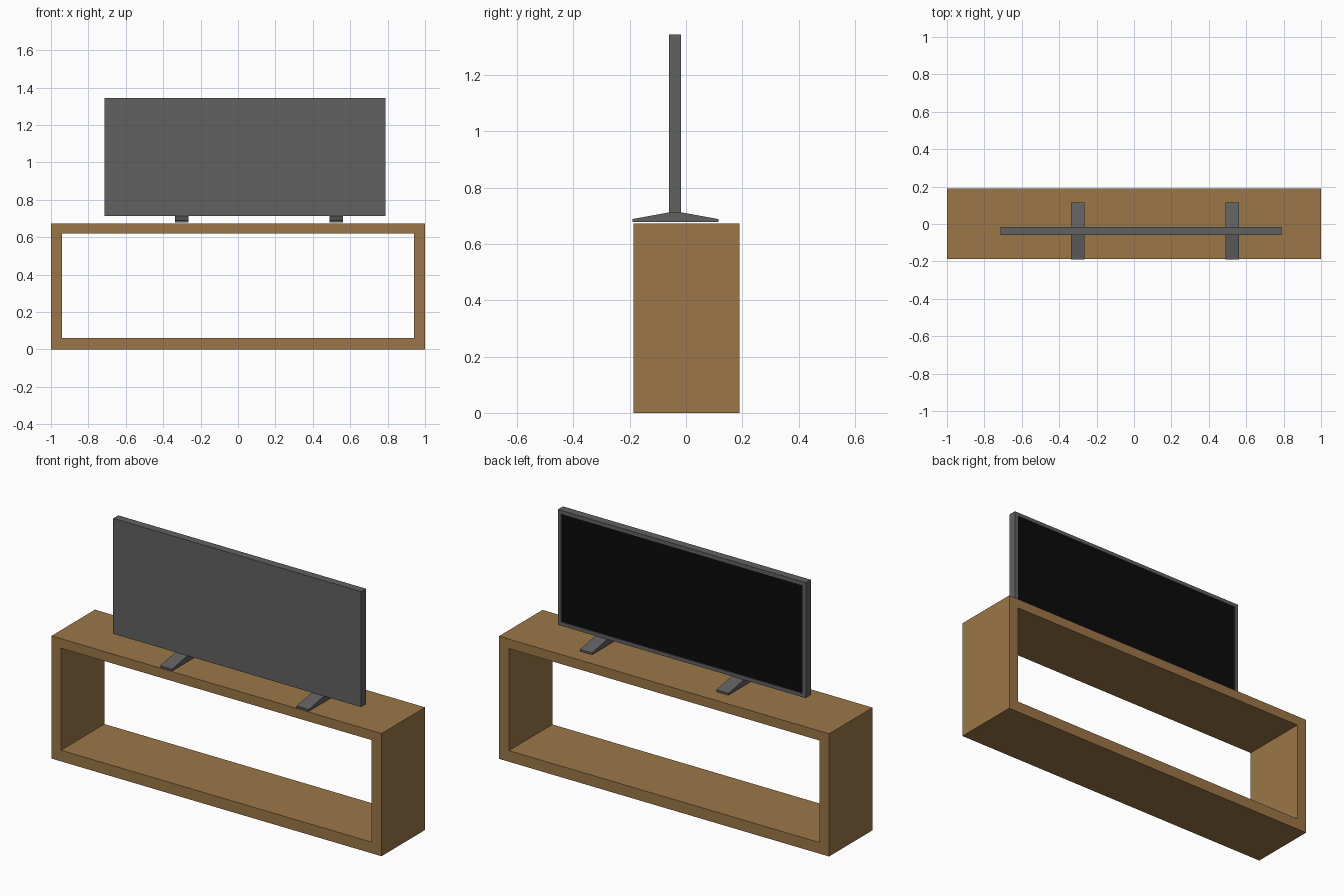
import bpy, bmesh

if "Cube" in bpy.data.objects:
    bpy.data.objects.remove(bpy.data.objects["Cube"])


def material(name, rgb):
    m = bpy.data.materials.new(name)
    m.diffuse_color = (*rgb, 1)
    m.use_nodes = True
    m.node_tree.nodes["Principled BSDF"].inputs["Base Color"].default_value = m.diffuse_color
    return m


wood = material("wood", (0.33, 0.18, 0.065))
grey = material("dark_grey", (0.12, 0.12, 0.12))
black = material("black", (0.003, 0.003, 0.003))


def finish(name, bm, mat):
    bmesh.ops.recalc_face_normals(bm, faces=bm.faces)
    me = bpy.data.meshes.new(name)
    bm.to_mesh(me)
    bm.free()
    me.materials.append(mat)
    ob = bpy.data.objects.new(name, me)
    bpy.context.collection.objects.link(ob)
    return ob


def rect(x0, x1, z0, z1, y):
    return [(x0, y, z0), (x1, y, z0), (x1, y, z1), (x0, y, z1)]


def frame(name, outer, inner, y0, y1, mat):
    """Rectangular ring, outer and inner as (x0, x1, z0, z1), from y0 to y1."""
    bm = bmesh.new()
    o0, o1, i1, i0 = loops = [[bm.verts.new(p) for p in rect(*r, y)]
                              for r, y in ((outer, y0), (outer, y1), (inner, y1), (inner, y0))]
    for a, b in zip(loops, loops[1:] + loops[:1]):
        for k in range(4):
            n = (k + 1) % 4
            bm.faces.new((a[k], a[n], b[n], b[k]))
    return finish(name, bm, mat)


def prism(name, points, offset, mat):
    """Closed profile extruded by an offset vector."""
    bm = bmesh.new()
    face = bm.faces.new([bm.verts.new(p) for p in points])
    ext = bmesh.ops.extrude_face_region(bm, geom=[face], use_keep_orig=True)
    verts = [v for v in ext["geom"] if isinstance(v, bmesh.types.BMVert)]
    bmesh.ops.translate(bm, verts=verts, vec=offset)
    return finish(name, bm, mat)


# Open wooden stand
frame("stand", (-1, 1, 0, 0.672), (-0.942, 0.94, 0.061, 0.62), -0.186, 0.19, wood)

# Television: shell, bezel around the rear-facing screen, recessed screen
X0, X1, Z0, Z1 = -0.714, 0.788, 0.712, 1.344
B = 0.02
inner = (X0 + B, X1 - B, Z0 + B, Z1 - B)
prism("television_shell", rect(X0, X1, Z0, Z1, -0.06), (0, 0.035, 0), grey)
frame("bezel", (X0, X1, Z0, Z1), inner, -0.025, -0.017, grey)
prism("screen", rect(*inner, -0.025), (0, 0.003, 0), black)

# Two wedge feet
profile = [(-0.19, 0.678), (0.115, 0.678), (0.115, 0.688),
           (-0.017, 0.712), (-0.058, 0.712), (-0.19, 0.688)]
for name, x in (("left_foot", -0.338), ("right_foot", 0.489)):
    prism(name, [(x, y, z) for y, z in profile], (0.073, 0, 0), grey)
